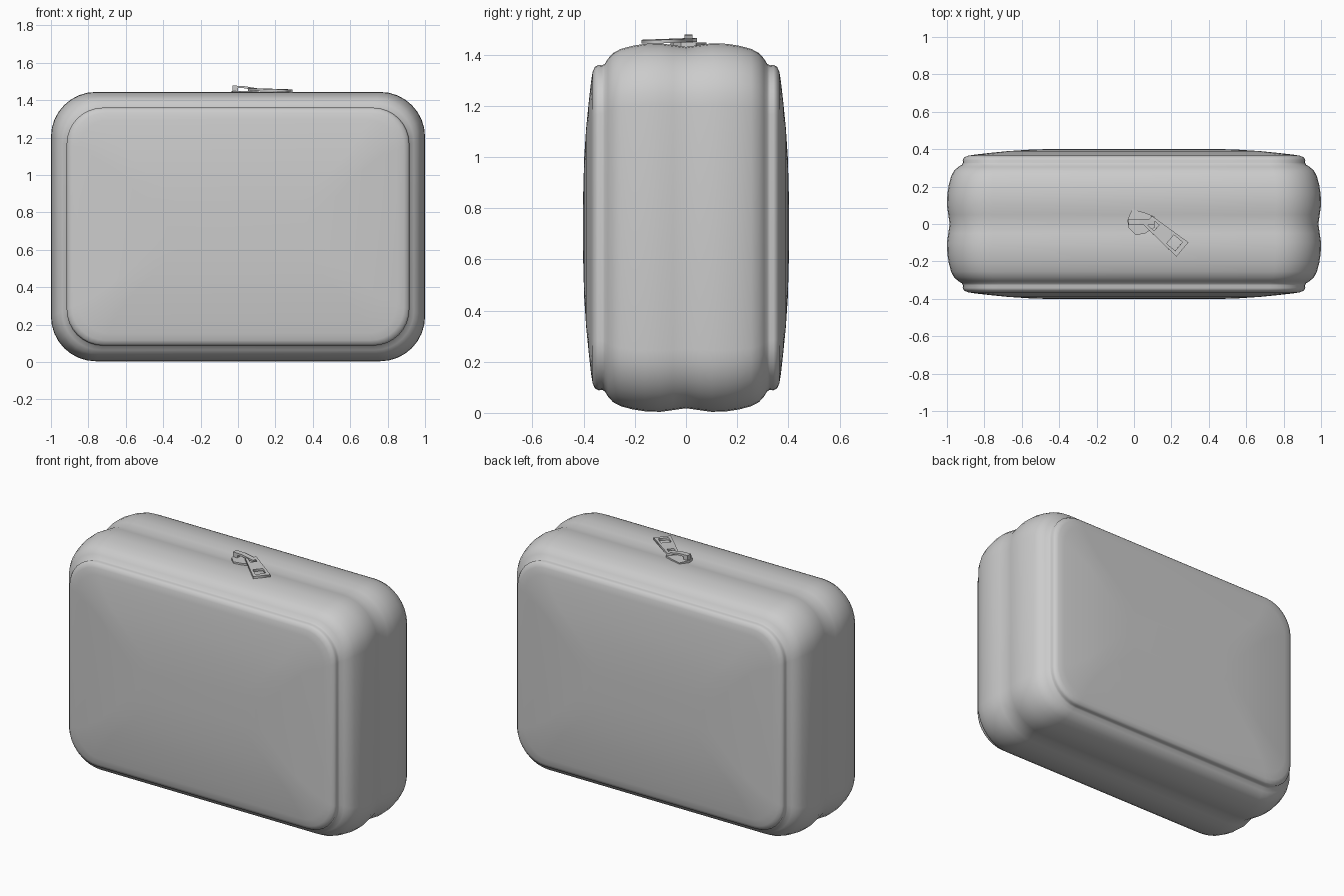
import bpy, bmesh, math
from mathutils import Vector

if "Cube" in bpy.data.objects:
    bpy.data.objects.remove(bpy.data.objects["Cube"])

CZ, HW, HH = 0.724, 1.0, 0.72          # outline centre height and half sizes


def add_object(name, bm):
    bmesh.ops.recalc_face_normals(bm, faces=bm.faces)
    mesh = bpy.data.meshes.new(name)
    bm.to_mesh(mesh)
    bm.free()
    ob = bpy.data.objects.new(name, mesh)
    bpy.context.collection.objects.link(ob)
    return ob


def outline(y, inset):
    """Rounded rectangle in the xz plane, shrunk by inset."""
    w, h = HW - inset, HH - inset
    r = min(max(0.24 - 0.55 * inset, 0.08), h)
    pts = []
    for q, (sx, sz) in enumerate(((1, 1), (-1, 1), (-1, -1), (1, -1))):
        for i in range(9):
            a = math.pi / 2 * (q + i / 8)
            pts.append((sx * (w - r) + r * math.cos(a), y,
                        CZ + sz * (h - r) + r * math.sin(a)))
    return pts


# Padded body: half profile as (y, inset), mirrored front to back
half = [(0.05, 0.007), (0.10, 0.0), (0.16, 0.002), (0.21, 0.010), (0.255, 0.022),
        (0.285, 0.038), (0.305, 0.060), (0.317, 0.080), (0.328, 0.086),
        (0.342, 0.084), (0.356, 0.092), (0.365, 0.112), (0.371, 0.15),
        (0.380, 0.23), (0.390, 0.33), (0.398, 0.45), (0.402, 0.60)]
profile = [(-y, d) for y, d in reversed(half)] + [(0, 0.014)] + half
bm = bmesh.new()
rings = [[bm.verts.new(p) for p in outline(y, d)] for y, d in profile]
n = len(rings[0])
for a, b in zip(rings, rings[1:]):
    for i in range(n):
        j = (i + 1) % n
        bm.faces.new((a[i], a[j], b[j], b[i]))
bm.faces.new(rings[0])
bm.faces.new(rings[-1])
body = add_object("bag_body", bm)
for p in body.data.polygons:
    p.use_smooth = True


def prism(name, pts, z0, z1):
    bm = bmesh.new()
    face = bm.faces.new([bm.verts.new((x, y, z0)) for x, y in pts])
    ext = bmesh.ops.extrude_face_region(bm, geom=[face])
    top = [v for v in ext["geom"] if isinstance(v, bmesh.types.BMVert)]
    bmesh.ops.translate(bm, verts=top, vec=Vector((0, 0, z1 - z0)))
    return add_object(name, bm)


# Zip slider plate
prism("zip_slider", [(-0.035, 0.02), (-0.01, 0.08), (0.06, 0.06), (0.11, 0.04),
                     (0.11, -0.02), (0.06, -0.05), (0.01, -0.06), (-0.03, -0.02)],
      1.425, 1.448)

# Bridge over the slider: side profile swept across y
arch = [(-0.03, 1.445), (-0.03, 1.478), (0.03, 1.476), (0.11, 1.462),
        (0.11, 1.452), (0.03, 1.464), (0.0, 1.464), (0.0, 1.445)]
bridge = prism("zip_bridge", arch, -0.016, 0.016)
for v in bridge.data.vertices:
    x, z, y = v.co
    v.co = (x, y + 0.01, z)
bm = bmesh.new()
bm.from_mesh(bridge.data)
bmesh.ops.recalc_face_normals(bm, faces=bm.faces)
bm.to_mesh(bridge.data)
bm.free()

# Pull tab: flat outline with two openings
curve = bpy.data.curves.new("zip_pull", 'CURVE')
curve.dimensions = '2D'
curve.fill_mode = 'BOTH'
curve.extrude = 0.007
for loop in ([(0, -0.033), (0.24, -0.05), (0.24, 0.05), (0, 0.033)],
             [(0.015, -0.02), (0.06, -0.02), (0.06, 0.02), (0.015, 0.02)],
             [(0.155, -0.03), (0.215, -0.03), (0.215, 0.03), (0.155, 0.03)]):
    s = curve.splines.new('POLY')
    s.points.add(len(loop) - 1)
    for p, (x, y) in zip(s.points, loop):
        p.co = (x, y, 0, 1)
    s.use_cyclic_u = True
pull = bpy.data.objects.new("zip_pull", curve)
bpy.context.collection.objects.link(pull)
pull.location = (0.075, 0.018, 1.457)
pull.rotation_euler = (0, math.radians(1.5), math.radians(-40))
